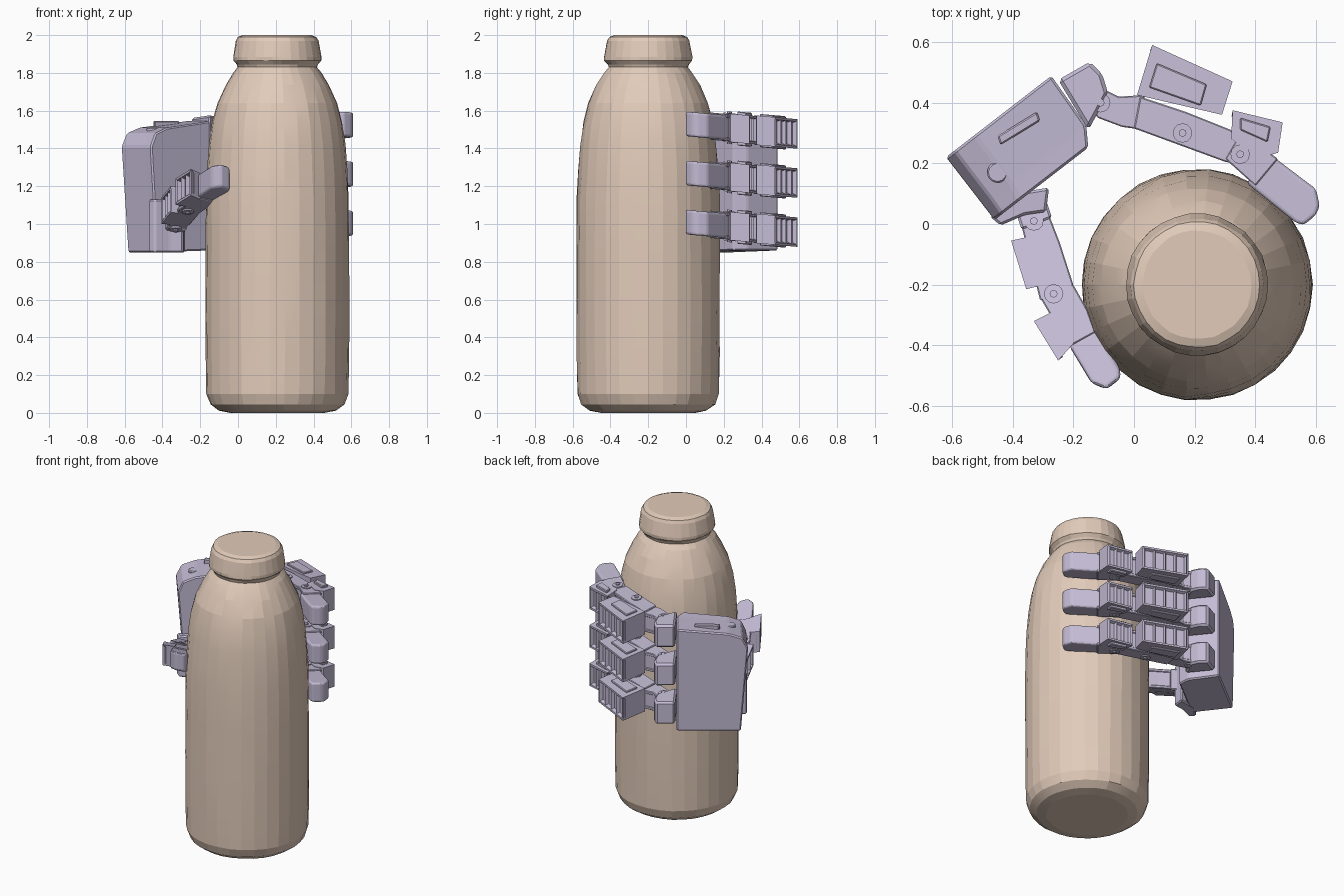
import bpy, bmesh, math, random
from mathutils import Vector

if "Cube" in bpy.data.objects:
    bpy.data.objects.remove(bpy.data.objects["Cube"])

random.seed(3)


def material(name, col):
    m = bpy.data.materials.new(name)
    m.diffuse_color = (*col, 1)
    m.use_nodes = True
    m.node_tree.nodes["Principled BSDF"].inputs["Base Color"].default_value = m.diffuse_color
    return m


BOTTLE = material("bottle_tan", (0.76, 0.60, 0.49))
HAND = material("hand_lilac", (0.55, 0.50, 0.66))


def finish(name, bm, mat):
    bmesh.ops.recalc_face_normals(bm, faces=bm.faces)
    me = bpy.data.meshes.new(name)
    bm.to_mesh(me)
    bm.free()
    me.materials.append(mat)
    ob = bpy.data.objects.new(name, me)
    bpy.context.collection.objects.link(ob)
    return ob


def prism(name, poly, z0, z1, slope=0.0, bevel=0.008, segs=1, holes=None, cuts=(2, 1)):
    """Upright prism from a plan outline; slope shears z along y; holes = index of a perforated side."""
    bm = bmesh.new()
    lo = [bm.verts.new((x, y, z0)) for x, y in poly]
    hi = [bm.verts.new((x, y, z1)) for x, y in poly]
    n = len(poly)
    bm.faces.new(lo[::-1])
    bm.faces.new(hi)
    sides = [bm.faces.new((lo[i], lo[(i + 1) % n], hi[(i + 1) % n], hi[i])) for i in range(n)]
    bmesh.ops.recalc_face_normals(bm, faces=bm.faces)
    if holes is not None:
        # rows of square pockets on the outer face of a motor
        f = sides[holes]
        nrm = f.normal.copy()
        org = f.calc_center_median()
        bmesh.ops.inset_individual(bm, faces=[f], thickness=0.018)
        flat = [e for e in f.edges if abs((e.verts[0].co - e.verts[1].co).z) < 1e-4]
        up = [e for e in f.edges if e not in flat]
        bmesh.ops.subdivide_edges(bm, edges=flat, cuts=cuts[0], use_grid_fill=True)
        inner = [g for g in bm.faces if g.normal.dot(nrm) > .99 and len(g.verts) == 4
                 and abs((g.calc_center_median() - org).dot(nrm)) < 1e-4 and
                 abs(g.calc_center_median().z - org.z) < 0.01]
        bmesh.ops.inset_individual(bm, faces=inner, thickness=0.012, depth=-0.02)
    elif bevel:
        bmesh.ops.bevel(bm, geom=bm.edges[:], offset=bevel, segments=segs, profile=0.5,
                        affect='EDGES', clamp_overlap=True)
    for v in bm.verts:
        v.co.z -= slope * v.co.y
    return finish(name, bm, HAND)


def shrink(poly, k):
    cx = sum(p[0] for p in poly) / len(poly)
    cy = sum(p[1] for p in poly) / len(poly)
    return [(cx + (x - cx) * k, cy + (y - cy) * k) for x, y in poly]


def disc(x, y, r, n=12):
    return [(x + r * math.cos(2 * math.pi * i / n), y + r * math.sin(2 * math.pi * i / n)) for i in range(n)]


def bracket(name, poly, z, h, slope, t=0.02):
    """Two side plates around a narrower core."""
    prism(name + "_upper_plate", poly, z + h - t, z + h, slope, 0.004)
    prism(name + "_lower_plate", poly, z - h, z - h + t, slope, 0.004)
    prism(name + "_core", shrink(poly, 0.86), z - h + t, z + h - t, slope, 0)


def pivot(name, x, y, z, h, slope, r=0.032):
    prism(name + "_horn", disc(x, y, r), z - h - .006, z + h + .006, slope, 0)
    prism(name + "_screw", disc(x, y, r * .4, 8), z - h - .014, z + h + .014, slope, 0)


# bottle: lathe profile, slightly uneven surface
profile = [(0.25, 0.0), (0.31, 0.012), (0.355, 0.045), (0.376, 0.10), (0.38, 0.3), (0.381, 0.6), (0.38, 0.9),
           (0.379, 1.15), (0.372, 1.28), (0.36, 1.42), (0.344, 1.54), (0.318, 1.64), (0.275, 1.735), (0.235, 1.80),
           (0.209, 1.83), (0.216, 1.845), (0.234, 1.865), (0.234, 1.885), (0.218, 1.97), (0.208, 1.99), (0.18, 2.0)]
bm = bmesh.new()
N = 30
rings = []
for r, z in profile:
    ring = []
    for i in range(N):
        a = 2 * math.pi * i / N
        rr = r + random.uniform(-.0025, .0025)
        ring.append(bm.verts.new((.208 + rr * math.cos(a), -.2 + rr * math.sin(a), z)))
    rings.append(ring)
for a, b in zip(rings, rings[1:]):
    for i in range(N):
        j = (i + 1) % N
        bm.faces.new((a[i], a[j], b[j], b[i]))
bm.faces.new(rings[0][::-1])
bm.faces.new(rings[-1])
bottle = finish("bottle", bm, BOTTLE)
bottle.data.shade_smooth()
bpy.context.view_layer.objects.active = bottle
bottle.select_set(True)
bpy.ops.object.shade_smooth_by_angle(angle=math.radians(9))

# palm: side outline (along palm, z) extruded through its thickness
u, w = Vector((0.79, 0.61, 0)), Vector((0.61, -0.79, 0))
outline = [(0.045, 0.85), (0.44, 0.86), (0.44, 1.545), (0.12, 1.51), (0.035, 1.48), (0.0, 1.41)]
bm = bmesh.new()
layers = []
for depth, k in ((0, 1), (0.2, 0.98), (0.262, 0.89)):
    layers.append([bm.verts.new(Vector((-.62, .22, z)) + u * s * k + w * depth) for s, z in outline])
for a, b in zip(layers, layers[1:]):
    for i in range(6):
        j = (i + 1) % 6
        bm.faces.new((a[i], a[j], b[j], b[i]))
bm.faces.new(layers[0][::-1])
bm.faces.new(layers[-1])
bmesh.ops.recalc_face_normals(bm, faces=bm.faces)
bmesh.ops.bevel(bm, geom=bm.edges[:], offset=0.008, segments=1, affect='EDGES', clamp_overlap=True)
finish("palm", bm, HAND)

# small fittings on top of the palm, and the thumb mount
prism("palm_top_rib", [(-.44, .26), (-.31, .34), (-.32, .37), (-.45, .29)], 1.48, 1.545, 0, .005)
prism("palm_top_peg", disc(-.45, .17, .035), 1.40, 1.51, 0, .005)
prism("thumb_mount", [(-.475, .025), (-.40, .10), (-.28, .12), (-.29, .04), (-.36, .03), (-.44, -.005)], .85, 1.13)

# three fingers stacked in height
S = 0.09
for k, z in enumerate((1.53, 1.27, 1.01), 1):
    f = f"finger_{k}_"
    prism(f + "knuckle", [(-.25, .475), (-.145, .535), (-.105, .495), (-.085, .43), (-.15, .31)],
          z - .075, z + .075, S, .012)
    bracket(f + "base_link", [(-.17, .42), (-.12, .455), (-.05, .42), (.035, .425), (.035, .31), (-.04, .32), (-.12, .35)],
            z, .062, S)
    pivot(f + "base_pivot", -.11, .40, z, .062, S)
    bracket(f + "middle_link", [(.02, .42), (.17, .37), (.32, .31), (.37, .25), (.36, .195), (.30, .205), (.0, .315)],
            z, .07, S)
    prism(f + "motor_inner", [(.01, .425), (.06, .59), (.325, .47), (.29, .36)], z - .078, z + .078, S, 0, 1, 1, (3, 1))
    prism(f + "motor_inner_flange", [(.05, .45), (.075, .53), (.24, .46), (.22, .39)], z - .088, z + .088, S, .004)
    pivot(f + "middle_pivot", .16, .30, z, .07, S)
    prism(f + "motor_outer", [(.32, .28), (.325, .375), (.49, .335), (.475, .235), (.42, .22)],
          z - .075, z + .075, S, 0, 1, 1)
    prism(f + "motor_outer_flange", [(.35, .31), (.35, .35), (.45, .32), (.44, .27)], z - .09, z + .09, S, .004)
    bracket(f + "end_link", [(.30, .215), (.335, .275), (.39, .275), (.475, .215), (.40, .125)], z, .072, S)
    pivot(f + "end_pivot", .35, .23, z, .072, S)
    prism(f + "tip", [(.37, .135), (.455, .225), (.60, .115), (.612, .06), (.60, .03), (.56, -.003), (.535, .003)],
          z - .065, z + .065, S, .03, 3)

# thumb, climbing toward the front
T, z = 0.38, 1.05
prism("thumb_base_block", [(-.40, .07), (-.30, .11), (-.27, .02), (-.37, -.02)], z - .075, z + .075, T)
pivot("thumb_base_pivot", -.33, .01, z, .072, T)
bracket("thumb_middle_link", [(-.375, .01), (-.28, .03), (-.245, -.06), (-.20, -.2), (-.24, -.27), (-.31, -.25)],
        z, .068, T)
prism("thumb_motor_inner", [(-.34, -.04), (-.405, -.055), (-.355, -.215), (-.295, -.20)], z - .07, z + .07, T, 0, 1, 1)
pivot("thumb_middle_pivot", -.265, -.23, z, .07, T)
bracket("thumb_end_link", [(-.305, -.25), (-.27, -.19), (-.20, -.20), (-.115, -.35), (-.215, -.405)], z, .068, T)
prism("thumb_motor_outer", [(-.26, -.285), (-.33, -.32), (-.25, -.45), (-.20, -.395)], z - .07, z + .07, T, 0, 1, 1)
prism("thumb_tip", [(-.215, -.40), (-.12, -.345), (-.045, -.48), (-.045, -.51), (-.09, -.545), (-.14, -.525)],
      z - .062, z + .062, T, .028, 3)
